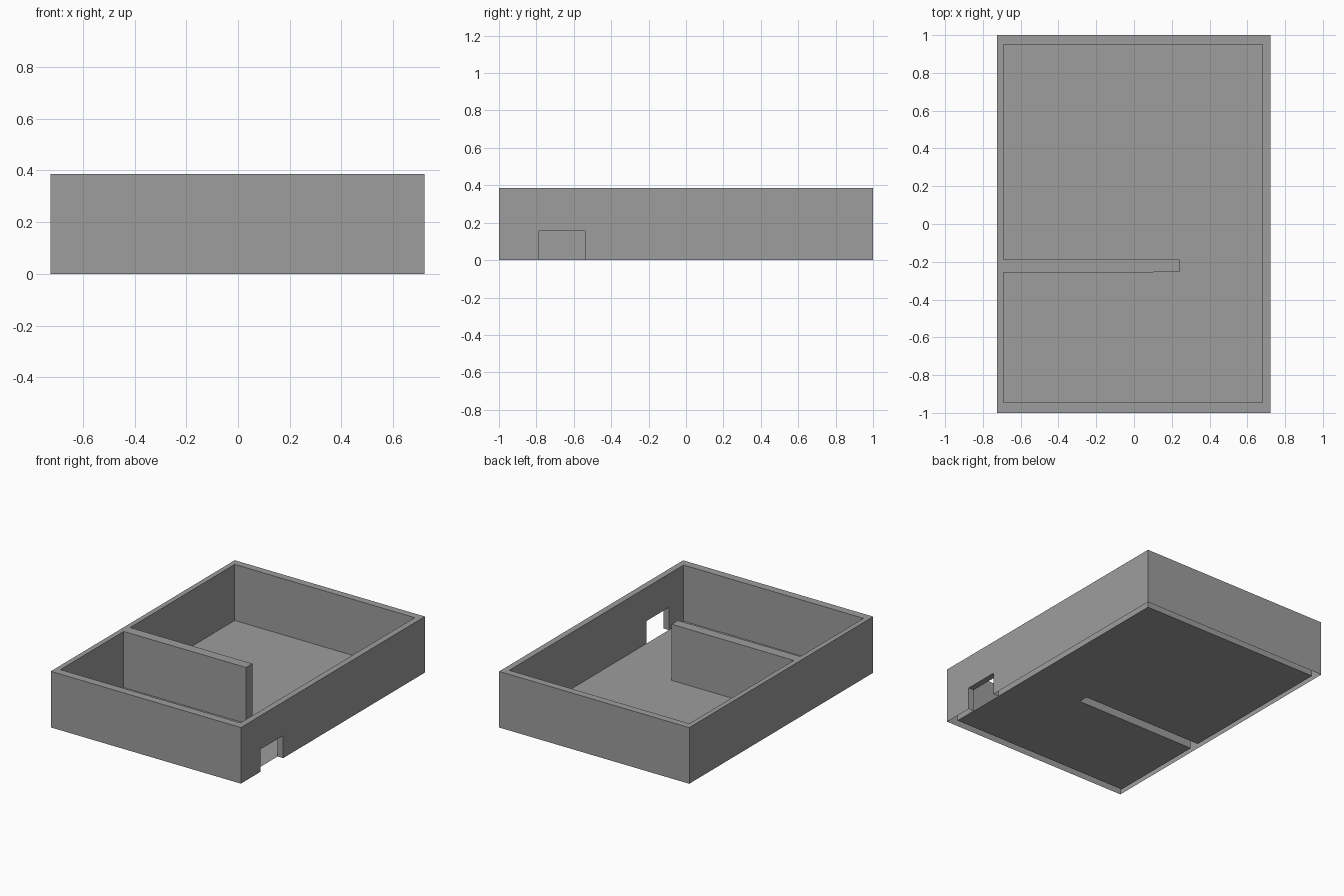
import bpy
import bmesh

cube = bpy.data.objects.get("Cube")
if cube:
    bpy.data.objects.remove(cube, do_unlink=True)

HEIGHT = 0.386
DOOR_Y0, DOOR_Y1, DOOR_TOP = -0.785, -0.54, 0.155

grey = bpy.data.materials.new("plain grey")
grey.use_nodes = True
grey.diffuse_color = (0.34, 0.34, 0.34, 1)
grey.node_tree.nodes["Principled BSDF"].inputs["Base Color"].default_value = grey.diffuse_color


def add_object(name, bm):
    mesh = bpy.data.meshes.new(name)
    bm.to_mesh(mesh)
    bm.free()
    mesh.materials.append(grey)
    obj = bpy.data.objects.new(name, mesh)
    bpy.context.collection.objects.link(obj)
    return obj


def add_face(bm, points):
    return bm.faces.new([bm.verts.new(p) for p in points])


# Plan outlines, each starting with its door-side edge running along +y
outer = [(0.722, -1), (0.722, 1), (-0.725, 1), (-0.725, -1)]
inner = [(0.68, -0.945), (0.68, 0.95), (-0.69, 0.95), (-0.69, -0.187),
         (0.24, -0.187), (0.24, -0.255), (-0.69, -0.258), (-0.69, -0.945)]

# Walls and partition: one hollow shell, open underneath
bm = bmesh.new()
for outline in (outer, inner):
    for i, (x, y) in enumerate(outline):
        x2, y2 = outline[(i + 1) % len(outline)]
        base = [(x, y, 0), (x2, y2, 0)]
        if i == 0:  # notch the doorway out of this side
            notch = [(DOOR_Y0, 0), (DOOR_Y0, DOOR_TOP), (DOOR_Y1, DOOR_TOP), (DOOR_Y1, 0)]
            base[1:1] = [(x, dy, dz) for dy, dz in notch]
        add_face(bm, base + [(x2, y2, HEIGHT), (x, y, HEIGHT)])

# Door jambs and lintel
xo, xi = outer[0][0], inner[0][0]
frame = [(DOOR_Y0, 0), (DOOR_Y0, DOOR_TOP), (DOOR_Y1, DOOR_TOP), (DOOR_Y1, 0)]
for (ya, za), (yb, zb) in zip(frame, frame[1:]):
    add_face(bm, [(xo, ya, za), (xi, ya, za), (xi, yb, zb), (xo, yb, zb)])

# Flat top between the two outlines
bmesh.ops.remove_doubles(bm, verts=bm.verts, dist=0.0005)
rim = [e for e in bm.edges if all(v.co.z > HEIGHT - 0.001 for v in e.verts)]
bmesh.ops.triangle_fill(bm, edges=rim, use_beauty=True, use_dissolve=False, normal=(0, 0, 1))
bmesh.ops.recalc_face_normals(bm, faces=bm.faces)
tops = [f for f in bm.faces if all(v.co.z > HEIGHT - 0.001 for v in f.verts)]
if tops[0].normal.z < 0:
    bmesh.ops.reverse_faces(bm, faces=bm.faces)
add_object("walls", bm)

# Floor filling the inner outline
bm = bmesh.new()
add_face(bm, [(x, y, 0) for x, y in inner])
add_object("floor", bm)
